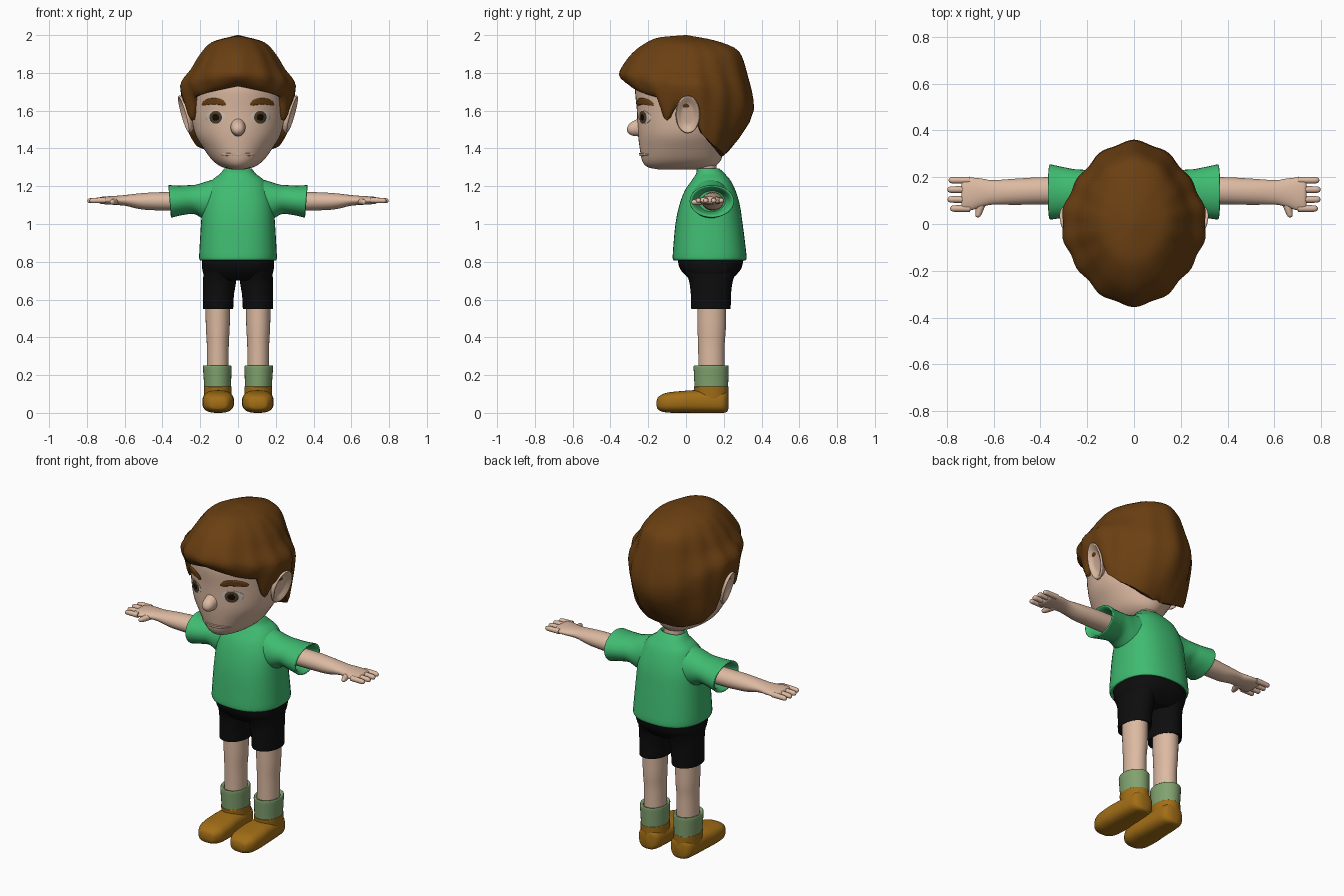
import bpy, bmesh, math
from mathutils import Vector


def material(name, r, g, b):
    m = bpy.data.materials.new(name)
    m.diffuse_color = (r, g, b, 1)
    return m


SKIN = material("skin", .72, .49, .36)
HAIR = material("hair_brown", .145, .05, .006)
SHIRT = material("shirt_green", .05, .5, .165)
BLACK = material("black", .004, .004, .004)
SOCK = material("sock_sage", .22, .36, .16)
SHOE = material("shoe_ochre", .36, .155, .008)
WHITE = material("eye_white", .62, .56, .5)
IRIS = material("iris_brown", .09, .045, .015)


def smooth(rows, sub):
    """Monotone cubic interpolation between rows of numbers."""
    def tangents(v):
        d = [b - a for a, b in zip(v, v[1:])]
        mid = [2 * a * b / (a + b) if a * b > 0 else 0 for a, b in zip(d, d[1:])]
        return [d[0]] + mid + [d[-1]]
    cols = [(c, tangents(c)) for c in zip(*rows)]
    out = []
    for i in range(len(rows) - 1):
        for k in range(sub):
            t = k / sub
            h = (2*t**3 - 3*t*t + 1, t**3 - 2*t*t + t, 3*t*t - 2*t**3, t**3 - t*t)
            out.append([h[0]*c[i] + h[1]*m[i] + h[2]*c[i+1] + h[3]*m[i+1] for c, m in cols])
    return out + [list(rows[-1])]


def skin_rows(name, mat, rows, mirror=False):
    """Closed skin through rings of points, capped at both ends."""
    bm = bmesh.new()
    rings = [[bm.verts.new(p) for p in row] for row in rows]
    n = len(rings[0])
    for a, b in zip(rings, rings[1:]):
        for i in range(n):
            j = (i + 1) % n
            bm.faces.new((a[i], a[j], b[j], b[i]))
    bm.faces.new(rings[0][::-1])
    bm.faces.new(rings[-1])
    bmesh.ops.recalc_face_normals(bm, faces=bm.faces)
    me = bpy.data.meshes.new(name)
    bm.to_mesh(me)
    bm.free()
    me.materials.append(mat)
    me.shade_smooth()
    me.set_sharp_from_angle(angle=math.radians(50))
    ob = bpy.data.objects.new(name, me)
    bpy.context.collection.objects.link(ob)
    if mirror:
        ob.modifiers.new("mirror", 'MIRROR')
    return ob


def oval(seg, p):
    for i in range(seg):
        a = 2 * math.pi * i / seg
        c, s = math.cos(a), math.sin(a)
        yield math.copysign(abs(c) ** (2/p), c), math.copysign(abs(s) ** (2/p), s)


def loft(name, mat, rings, axis='z', mirror=False, p=2.0, seg=32, sub=4, warp=None):
    """Rings are (t, c1, c2, r1, r2): z->(x,y), x->(y,z), y->(z,x)."""
    rows = []
    for t, c1, c2, r1, r2 in smooth(rings, sub):
        row = []
        for u, v in oval(seg, p):
            a, b = c1 + r1 * u, c2 + r2 * v
            co = Vector({'z': (a, b, t), 'x': (t, a, b), 'y': (b, t, a)}[axis])
            row.append(warp(co) if warp else co)
        rows.append(row)
    return skin_rows(name, mat, rows, mirror)


# Head, nose and neck
HEAD = [(1.288, 0, -.04, .03, .1), (1.30, 0, -.03, .08, .17), (1.33, 0, -.025, .128, .205),
        (1.40, 0, -.02, .182, .225), (1.485, 0, -.015, .23, .24), (1.6, 0, -.005, .25, .255),
        (1.72, 0, -.01, .255, .26), (1.85, 0, 0, .19, .2), (1.93, 0, 0, .08, .1)]
loft("head", SKIN, HEAD, seg=48)
loft("nose", SKIN, [(-.312, 1.5, 0, .008, .008), (-.305, 1.502, 0, .022, .022),
                    (-.285, 1.505, 0, .037, .034), (-.26, 1.51, 0, .045, .038),
                    (-.22, 1.52, 0, .06, .045)], 'y')
loft("neck", SKIN, [(1.22, 0, .115, .06, .05), (1.28, 0, .112, .055, .05), (1.34, 0, .1, .065, .06)])

# Dished, outward-leaning ears
loft("ear", SKIN, [(x, .01, 1.58, ry, rz) for x, ry, rz in
     ((.235, .035, .06), (.265, .055, .085), (.28, .065, .1), (.289, .06, .094),
      (.283, .05, .08), (.27, .03, .05), (.268, .005, .01))], 'x', True,
     warp=lambda c: c + Vector((.28 * (c.z - 1.58) + .2 * (c.y - .01), 0, 0)))

# Face details, laid on the head surface
DENSE = smooth(HEAD, 8)


def face_y(x, z):
    for a, b in zip(DENSE, DENSE[1:]):
        if a[0] <= z <= b[0]:
            f = (z - a[0]) / (b[0] - a[0])
            _, _, cy, rx, ry = [u + f * (v - u) for u, v in zip(a, b)]
            return cy - ry * math.sqrt(max(0, 1 - (x / rx) ** 2))


def decal(name, mat, cx, cz, a, b, off, bend=0.0, p=2.0, mirror=True):
    rows = []
    for s, o in ((1, -.003), (1, off * .7), (.85, off), (.5, off), (.05, off)):
        row = []
        for u, v in oval(32, p):
            x = cx + a * s * u
            z = cz + b * s * v + bend * (a * s * u) ** 2
            row.append((x, face_y(x, z) - o, z))
        rows.append(row)
    skin_rows(name, mat, rows, mirror)


decal("eye_white", WHITE, .12, 1.565, .052, .036, .003)
decal("iris", IRIS, .118, 1.565, .033, .034, .005)
decal("pupil", BLACK, .118, 1.565, .017, .018, .007)
decal("eyebrow", HAIR, .128, 1.65, .064, .017, .009, -4, 2.6)
decal("lips", SKIN, 0, 1.368, .095, .009, .007, mirror=False)

# Hair: front, side and back profiles (radius, height) over an uneven hairline
FRONT = ((.004, 2.0), (.14, 1.988), (.24, 1.94), (.31, 1.87), (.35, 1.79))
SIDE = ((.004, 2.0), (.14, 1.962), (.208, 1.89), (.25, 1.82), (.308, 1.73))
BACK = ((.004, 2.0), (.15, 1.972), (.277, 1.915), (.322, 1.79), (.355, 1.607))
LINE = ((0, .275, 1.73), (35, .285, 1.695), (57, .275, 1.67), (63, .268, 1.57), (69, .268, 1.54),
        (78, .272, 1.62), (99, .272, 1.6), (107, .272, 1.48), (125, .265, 1.41),
        (150, .225, 1.37), (180, .18, 1.35))


def hairline(deg):
    for (d0, r0, z0), (d1, r1, z1) in zip(LINE, LINE[1:]):
        if d0 <= deg <= d1:
            f = (deg - d0) / (d1 - d0)
            return r0 + f * (r1 - r0), z0 + f * (z1 - z0)


columns = []
for i in range(96):
    phi = 2 * math.pi * i / 96
    w = math.sin(phi) ** 2
    pinch = 1 - .06 * math.sin(2 * phi) ** 2
    end = FRONT if math.cos(phi) > 0 else BACK
    prof = []
    for k, ((r0, z0), (r1, z1)) in enumerate(zip(end, SIDE)):
        lock = 1 + .004 * k * math.cos(14 * phi)
        prof.append(((r0 + w * (r1 - r0)) * pinch * lock, z0 + w * (z1 - z0)))
    deg = min(180 * i / 48, 360 - 180 * i / 48)
    rb, zb = hairline(deg)
    prof += [(rb, zb), (rb - .05, zb + .02)]
    columns.append([(r * math.sin(phi), -r * math.cos(phi), z) for r, z in smooth(prof, 4)])
skin_rows("hair", HAIR, list(zip(*columns)))

# Shirt: body with rolled hem, and flared hollow sleeves
loft("shirt_body", SHIRT, [
    (.84, 0, .125, .17, .16), (.812, 0, .125, .19, .18), (.808, 0, .125, .2, .19),
    (.825, 0, .125, .206, .196), (1.0, 0, .122, .196, .178), (1.1, 0, .125, .188, .16),
    (1.18, 0, .128, .165, .133), (1.23, 0, .133, .14, .103), (1.265, 0, .13, .095, .077),
    (1.295, 0, .115, .07, .057), (1.28, 0, .115, .06, .05)], p=2.4, seg=40)
loft("sleeve", SHIRT, [
    (.08, .13, 1.125, .11, .125), (.17, .13, 1.122, .1, .102), (.24, .135, 1.13, .098, .076),
    (.3, .135, 1.125, .108, .078), (.358, .137, 1.12, .118, .086), (.362, .137, 1.12, .11, .08),
    (.35, .137, 1.12, .098, .07), (.28, .137, 1.12, .07, .055)], 'x', True,
    warp=lambda c: c + Vector((.08 * (c.z - 1.12) * max(0, c.x - .2) / .16, 0, 0)))

# Arms with palm, fingers and thumb
loft("arm", SKIN, [
    (.25, .142, 1.12, .058, .05), (.38, .142, 1.12, .058, .049), (.5, .138, 1.12, .056, .044),
    (.6, .135, 1.125, .052, .028), (.65, .134, 1.125, .06, .024), (.7, .128, 1.125, .07, .021),
    (.728, .126, 1.125, .069, .018), (.738, .126, 1.125, .06, .01)], 'x', True)
for n, (y, tip) in enumerate(((.187, .792), (.147, .798), (.105, .797), (.066, .786))):
    loft(f"finger_{n + 1}", SKIN, [
        (.7, y, 1.125, .015, .015), (tip - .02, y, 1.124, .014, .014),
        (tip - .006, y, 1.123, .011, .011), (tip, y, 1.123, .003, .003)], 'x', True, seg=12)
loft("thumb", SKIN, [
    (.12, 1.12, .645, .018, .025), (.08, 1.118, .655, .017, .02), (.045, 1.116, .664, .014, .014),
    (.034, 1.116, .667, .011, .011), (.028, 1.116, .668, .003, .003)], 'y', True, seg=12)

# Shorts
loft("shorts_seat", BLACK, [
    (.70, 0, .13, .15, .1), (.725, 0, .13, .178, .13), (.77, 0, .13, .19, .165),
    (.83, 0, .13, .19, .178)], p=2.5)
loft("shorts_leg", BLACK, [
    (.6, .106, .132, .062, .075), (.556, .106, .132, .072, .09), (.55, .106, .132, .08, .104),
    (.62, .104, .132, .082, .106), (.69, .098, .132, .087, .114), (.75, .095, .13, .088, .135)],
    mirror=True)

# Legs, socks and shoes
loft("leg", SKIN, [(.2, .107, .135, .058, .068), (.35, .107, .134, .058, .07),
                   (.45, .107, .136, .063, .075), (.6, .107, .136, .066, .077)], mirror=True)
loft("sock", SOCK, [
    (.1, .108, .134, .07, .088), (.14, .108, .134, .071, .089), (.243, .11, .133, .076, .093),
    (.251, .11, .133, .072, .089), (.246, .108, .133, .06, .074), (.2, .108, .133, .055, .065)],
    mirror=True)
loft("shoe_ankle", SHOE, [
    (.03, .106, .136, .07, .085), (.1, .107, .135, .073, .09), (.138, .108, .134, .073, .091),
    (.14, .108, .134, .066, .083)], mirror=True)
loft("shoe_foot", SHOE, [
    (-.156, .048, .105, .012, .02), (-.15, .05, .105, .03, .045), (-.13, .052, .105, .044, .064),
    (-.09, .055, .105, .054, .08), (-.02, .058, .105, .058, .084), (.04, .06, .105, .06, .08),
    (.13, .06, .105, .06, .075), (.19, .06, .105, .06, .068), (.215, .06, .105, .055, .05),
    (.224, .06, .105, .04, .025)], 'y', True, p=2.7,
    warp=lambda c: Vector((c.x, c.y, max(c.z, 0))))
